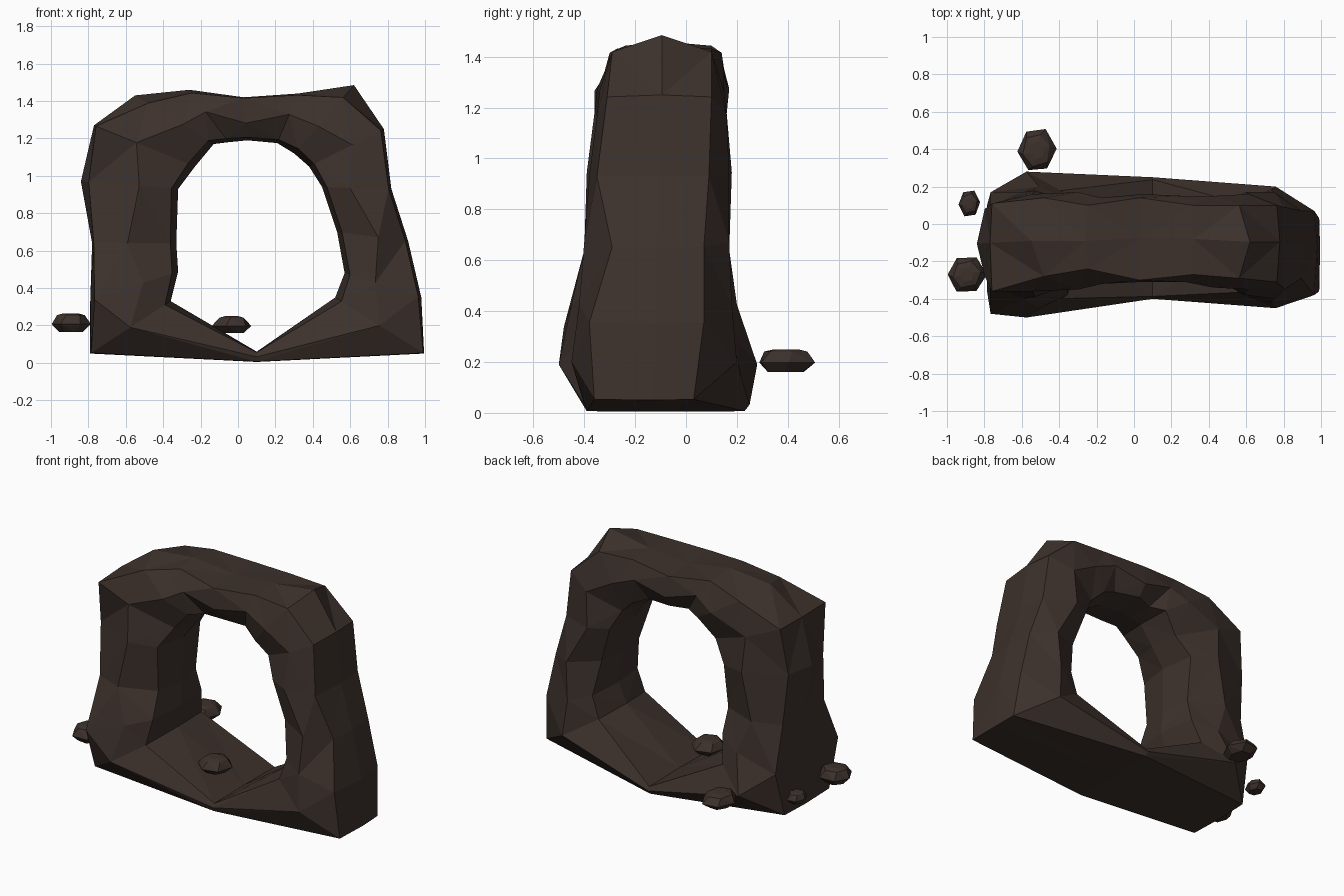
import bpy, bmesh, math, random

random.seed(4)


def material(name, color):
    m = bpy.data.materials.new(name)
    m.diffuse_color = color
    return m


rock = material("dark_rock", (0.046, 0.031, 0.025, 1))


def rings_to_object(name, rings, closed):
    # Skins consecutive vertex rings; closed joins last to first, else caps the ends
    bm = bmesh.new()
    vs = [[bm.verts.new(p) for p in r] for r in rings]
    n = len(vs[0])
    for i in range(len(vs) if closed else len(vs) - 1):
        a, b = vs[i], vs[(i + 1) % len(vs)]
        for k in range(n):
            bm.faces.new((a[k], a[(k + 1) % n], b[(k + 1) % n], b[k]))
    if not closed:
        bm.faces.new(vs[0][::-1])
        bm.faces.new(vs[-1])
    bmesh.ops.triangulate(bm, faces=[f for f in bm.faces if len(f.verts) == 4],
                          quad_method='SHORT_EDGE')
    bmesh.ops.recalc_face_normals(bm, faces=bm.faces[:])
    me = bpy.data.meshes.new(name)
    bm.to_mesh(me)
    bm.free()
    me.materials.append(rock)
    ob = bpy.data.objects.new(name, me)
    bpy.context.collection.objects.link(ob)
    return ob


# Arch sections: outer x, z, inner x, z, front and back y at mid, outer edge y
outline = [
    (0.10, 0.005, 0.10, 0.06), (-0.79, 0.05, -0.36, 0.33),
    (-0.79, 0.33, -0.32, 0.49), (-0.78, 0.64, -0.33, 0.64),
    (-0.84, 0.97, -0.32, 0.93), (-0.77, 1.27, -0.23, 1.05),
    (-0.55, 1.43, -0.13, 1.17), (-0.26, 1.46, -0.05, 1.18),
    (0.03, 1.42, 0.05, 1.19), (0.32, 1.44, 0.21, 1.175),
    (0.62, 1.485, 0.30, 1.12), (0.78, 1.25, 0.38, 1.05),
    (0.82, 0.93, 0.45, 0.94), (0.91, 0.65, 0.53, 0.70),
    (0.98, 0.35, 0.57, 0.48), (0.995, 0.05, 0.52, 0.35),
]
# Per section: front y, back y, outer front edge y, outer back edge y, edge inset
depths = [
    (-0.40, 0.25, -0.39, 0.23, 0.03), (-0.50, 0.28, -0.36, 0.10, 0.01),
    (-0.45, 0.20, -0.48, 0.17, 0.05), (-0.40, 0.17, -0.33, 0.10, 0.02),
    (-0.39, 0.18, -0.28, 0.08, 0.08), (-0.36, 0.16, -0.36, 0.11, 0.02),
    (-0.35, 0.17, -0.28, 0.14, 0.16), (-0.32, 0.14, -0.24, 0.10, 0.06),
    (-0.31, 0.16, -0.30, 0.14, 0.02), (-0.31, 0.15, -0.27, 0.10, 0.03),
    (-0.34, 0.15, -0.29, 0.10, 0.18), (-0.35, 0.16, -0.31, 0.10, 0.04),
    (-0.38, 0.17, -0.35, 0.09, 0.04), (-0.40, 0.17, -0.29, 0.07, 0.04),
    (-0.42, 0.18, -0.38, 0.07, 0.04), (-0.45, 0.20, -0.36, 0.03, 0.01),
]

rings = []
for i, (o, d) in enumerate(zip(outline, depths)):
    ox, oz, ix, iz = o
    yf, yb, ef, eb, ts = d
    c, h = (yf + yb) / 2, (yb - yf) / 2
    base = i in (0, 1, 15)
    mid = 0.5 if base else (0.42 if i % 2 else 0.6)
    w = h * (0.96 if i == 0 else (0.74 if base else (0.68 if i % 2 else 0.78)))
    # (fraction from outer to inner, y)
    profile = [(0, c), (ts, ef), (mid, yf), (0.93, c - w),
               (1, c), (0.93, c + w), (mid, yb), (ts, eb)]
    rings.append([(ox + (ix - ox) * t, y, oz + (iz - oz) * t) for t, y in profile])
rings_to_object("rock_arch", rings, True)


def pebble(name, center, size):
    # Faceted stone: narrow base, wide waist, narrow top
    levels = []
    spin = random.uniform(0, 0.4)
    for z, r in ((-0.5, 0.62), (-0.08, 1.0), (0.4, 0.72), (0.5, 0.4)):
        ring = []
        for k in range(6):
            a = k * math.tau / 6 + spin + z * 0.4
            q = r * random.uniform(0.93, 1.04) / 2
            ring.append((center[0] + size[0] * q * math.cos(a),
                         center[1] + size[1] * q * 1.08 * math.sin(a),
                         center[2] + size[2] * z))
        levels.append(ring)
    rings_to_object(name, levels, False)


# Loose stones around the base
pebble("stone_back", (-0.52, 0.395, 0.205), (0.21, 0.23, 0.09))
pebble("stone_left", (-0.895, -0.27, 0.215), (0.21, 0.19, 0.10))
pebble("stone_small", (-0.88, 0.11, 0.205), (0.12, 0.14, 0.07))
pebble("stone_inside", (-0.035, -0.185, 0.205), (0.21, 0.20, 0.09))
